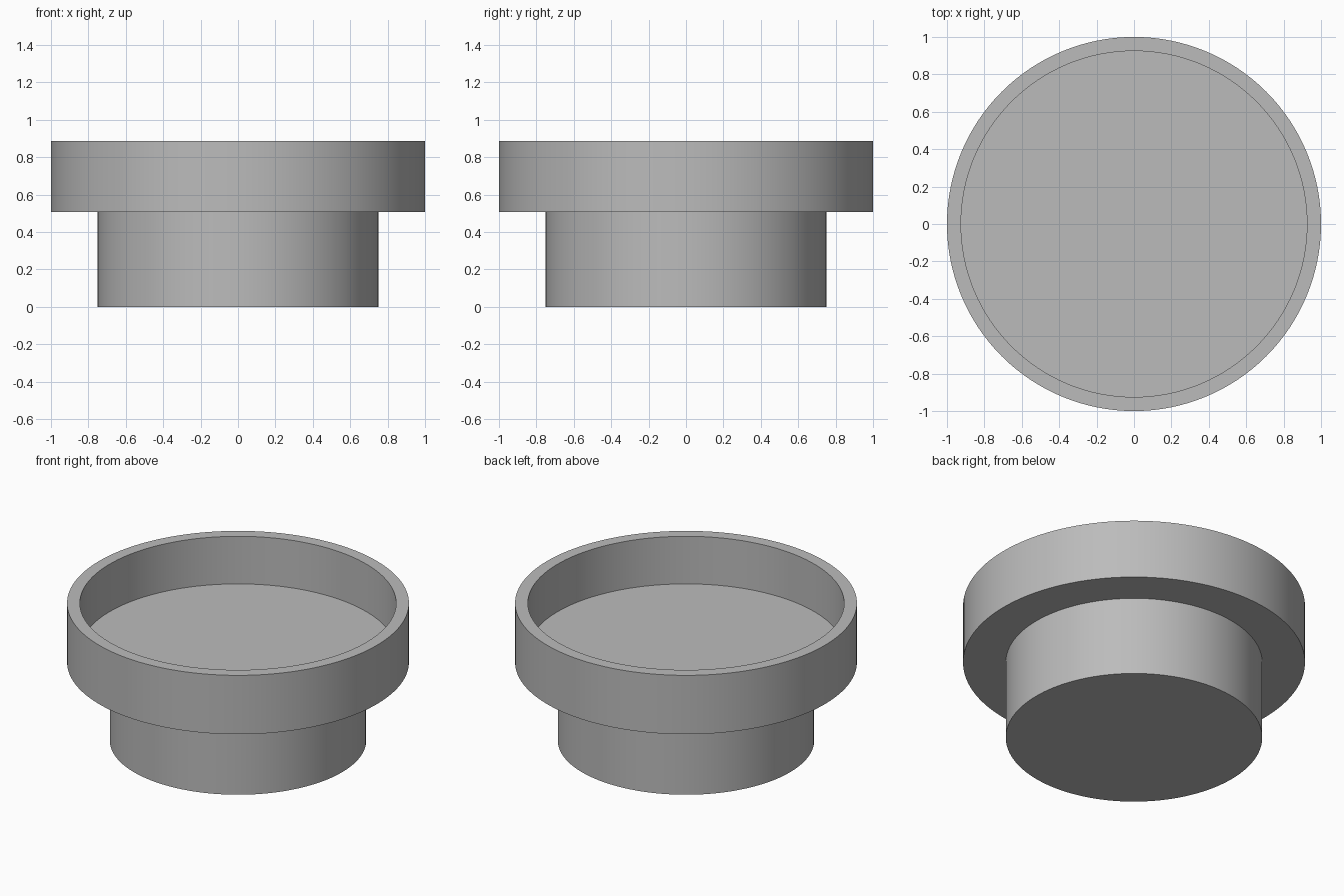
import bpy
import bmesh
import math

SEGMENTS = 128

cube = bpy.data.objects.get("Cube")
if cube:
    bpy.data.objects.remove(cube, do_unlink=True)

# Single plain grey
grey = bpy.data.materials.new("plain_grey")
grey.use_nodes = True
colour = (0.5, 0.5, 0.5, 1)
grey.diffuse_color = colour
grey.node_tree.nodes["Principled BSDF"].inputs["Base Color"].default_value = colour


def lathe(name, profile):
    """Spin a (radius, height) profile around z into a closed solid."""
    bm = bmesh.new()
    verts = [bm.verts.new((r, 0, z)) for r, z in profile]
    edges = [bm.edges.new(pair) for pair in zip(verts, verts[1:])]
    bmesh.ops.spin(bm, geom=verts + edges, cent=(0, 0, 0), axis=(0, 0, 1),
                   angle=math.tau, steps=SEGMENTS)
    bmesh.ops.remove_doubles(bm, verts=bm.verts, dist=0.0001)
    bmesh.ops.recalc_face_normals(bm, faces=bm.faces)
    mesh = bpy.data.meshes.new(name)
    bm.to_mesh(mesh)
    bm.free()
    mesh.materials.append(grey)
    obj = bpy.data.objects.new(name, mesh)
    bpy.context.collection.objects.link(obj)
    bpy.ops.object.select_all(action='DESELECT')
    obj.select_set(True)
    bpy.context.view_layer.objects.active = obj
    bpy.ops.object.shade_smooth_by_angle(angle=math.radians(30))
    return obj


stem_radius, rim_radius, recess_radius = 0.75, 1.0, 0.925
ledge, floor, top = 0.507, 0.58, 0.887

# Stepped cap: solid stem, wide collar and shallow round recess
lathe("stepped_cap", [
    (0, 0), (stem_radius, 0), (stem_radius, ledge),
    (rim_radius, ledge), (rim_radius, top),
    (recess_radius, top), (recess_radius, floor), (0, floor),
])
